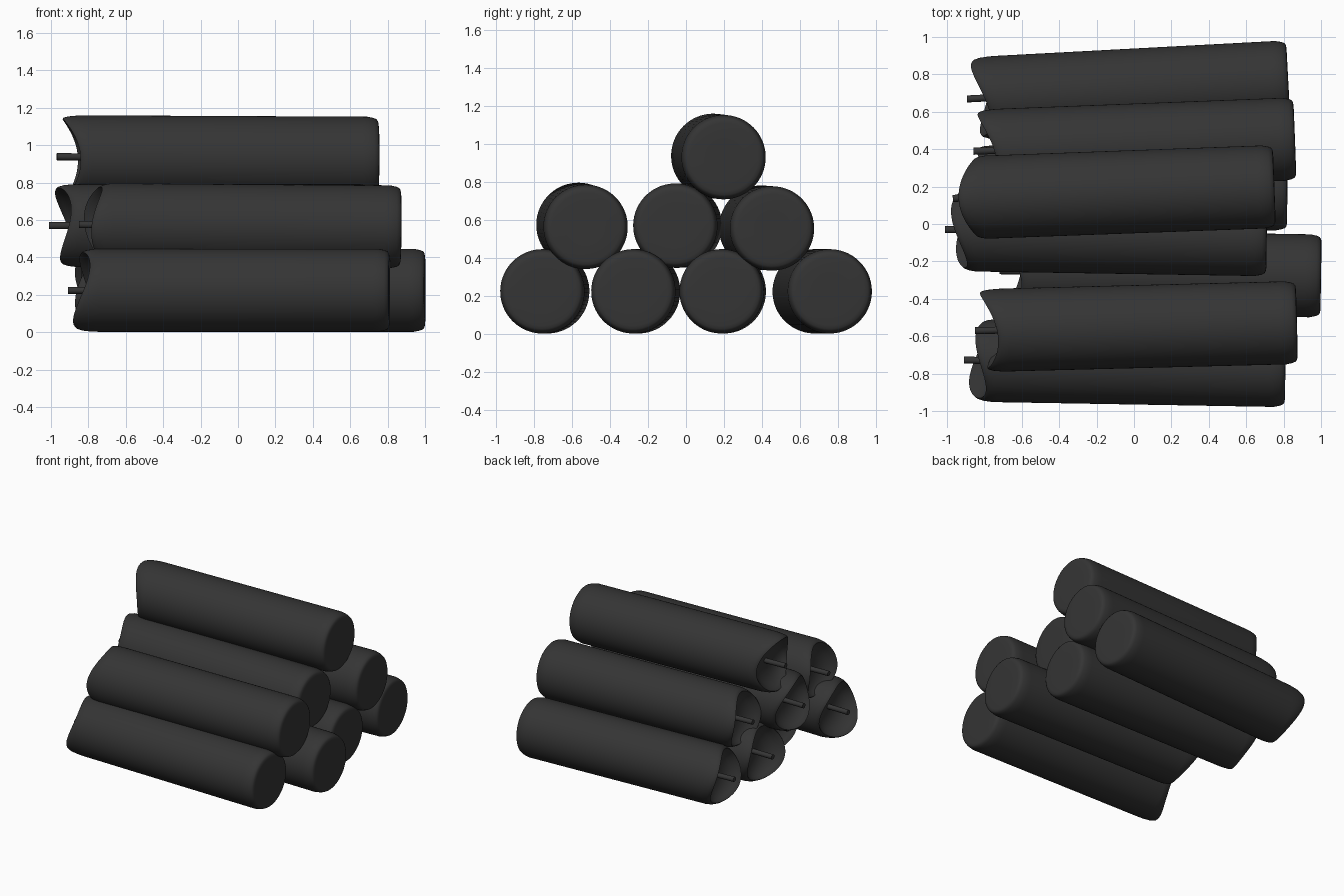
import bpy, bmesh
from math import cos, sin, pi, radians
from mathutils import Vector, Matrix

if "Cube" in bpy.data.objects:
    bpy.data.objects.remove(bpy.data.objects["Cube"])

R, L, N = 0.222, 1.69, 64


def revolve(bm, rings, start, end):
    """Skin a list of point rings and close both ends with a fan."""
    loops = [[bm.verts.new(p) for p in ring] for ring in rings]
    n = len(loops[0])
    for a, b in zip(loops, loops[1:]):
        for i in range(n):
            j = (i + 1) % n
            bm.faces.new((a[i], a[j], b[j], b[i]))
    for loop, tip in ((loops[0], start), (loops[-1], end)):
        v = bm.verts.new(tip)
        for i in range(n):
            bm.faces.new((loop[i], loop[(i + 1) % n], v))


def ring(x, r, wave=0.0, n=N):
    """Circle around X; wave blends in the saddle-shaped rim."""
    pts = []
    for i in range(n):
        t = 2 * pi * i / n
        d = 0.0525 - 0.015 * cos(t) - 0.0375 * cos(2 * t)
        pts.append((x + wave * d, r * cos(t), r * sin(t)))
    return pts


def finish(bm, name):
    bmesh.ops.recalc_face_normals(bm, faces=bm.faces)
    me = bpy.data.meshes.new(name)
    bm.to_mesh(me)
    bm.free()
    return me


# Stick body: rounded far end, long barrel, wavy rim, hollow bowl
bm = bmesh.new()
profile = [(0, 0.10, 0), (0, 0.18, 0), (-0.003, 0.198, 0), (-0.010, 0.208, 0),
           (-0.026, 0.215, 0), (-0.06, R, 0), (-0.09, R, 0),
           (-L + 0.14, R, 0.1), (-L + 0.085, 0.221, 0.6), (-L + 0.03, 0.216, 0.92),
           (-L + 0.006, 0.209, 1), (-L, 0.202, 1), (-L + 0.006, 0.195, 1),
           (-L + 0.035, 0.182, 0.85), (-L + 0.08, 0.155, 0.55),
           (-L + 0.12, 0.11, 0.25), (-L + 0.14, 0.06, 0.05)]
revolve(bm, [ring(*p) for p in profile], (0, 0, 0), (-L + 0.145, 0, 0))
stick_mesh = finish(bm, "stick")

# Wick: thin rod standing out of the bowl
bm = bmesh.new()
revolve(bm, [ring(-L + 0.16, 0.019, 0, 16), ring(-L - 0.03, 0.019, 0, 16)],
        (-L + 0.16, 0, 0), (-L - 0.03, 0, 0))
wick_mesh = finish(bm, "wick")

mat = bpy.data.materials.new("charcoal")
mat.diffuse_color = (0.035, 0.035, 0.035, 1)
mat.use_nodes = True
mat.node_tree.nodes["Principled BSDF"].inputs["Base Color"].default_value = mat.diffuse_color

# Pile: end x, end y, end z, rim-end y, rim-end z, roll in degrees
pile = [
    (0.81, -0.757, 0.224, -0.728, 0.224, -125),
    (1.00, -0.278, 0.224, -0.250, 0.224, 20),
    (0.82, 0.187, 0.224, 0.200, 0.224, 200),
    (0.825, 0.760, 0.224, 0.670, 0.224, 30),
    (0.87, -0.527, 0.563, -0.570, 0.575, 10),
    (0.71, -0.057, 0.570, -0.030, 0.570, 60),
    (0.86, 0.455, 0.555, 0.390, 0.560, 15),
    (0.75, 0.200, 0.930, 0.138, 0.938, 90),
]
for k, (x, y, z, y2, z2, roll) in enumerate(pile, 1):
    end = Vector((x, y, z))
    rim = Vector((x - L, y2, z2))
    turn = (end - rim).to_track_quat('X', 'Z').to_matrix().to_4x4()
    mtx = Matrix.Translation(end) @ turn @ Matrix.Rotation(radians(roll), 4, 'X')
    for name, src in (("stick", stick_mesh), ("wick", wick_mesh)):
        ob = bpy.data.objects.new(f"{name}_{k}", src.copy())
        bpy.context.collection.objects.link(ob)
        ob.matrix_world = mtx
        ob.data.materials.append(mat)
        ob.select_set(True)
        bpy.context.view_layer.objects.active = ob
bpy.ops.object.shade_smooth_by_angle(angle=radians(50))
